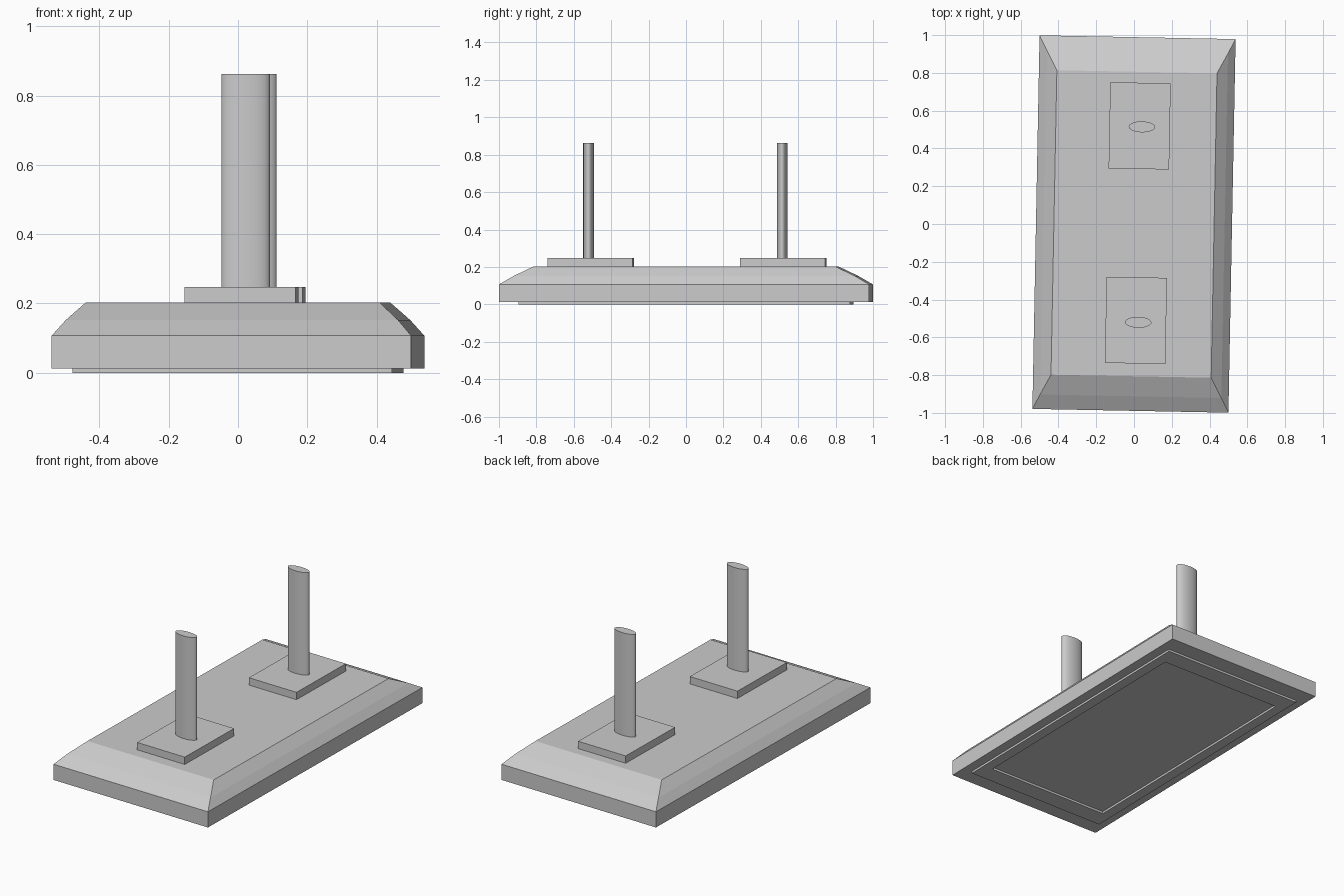
import bpy, bmesh, math
from mathutils import Matrix

if "Cube" in bpy.data.objects:
    bpy.data.objects.remove(bpy.data.objects["Cube"])

TURN = Matrix.Rotation(math.radians(-1.1), 4, 'Z')  # whole model sits slightly turned


def loft(name, rings, cx=0, cy=0):
    """Closed solid through a stack of rings (lists of points)."""
    bm = bmesh.new()
    loops = [[bm.verts.new((x + cx, y + cy, z)) for x, y, z in r] for r in rings]
    for a, b in zip(loops, loops[1:]):
        n = len(a)
        for i in range(n):
            j = (i + 1) % n
            bm.faces.new((a[i], a[j], b[j], b[i]))
    bm.faces.new(loops[0][::-1])
    bm.faces.new(loops[-1])
    bmesh.ops.transform(bm, matrix=TURN, verts=bm.verts)
    bmesh.ops.recalc_face_normals(bm, faces=bm.faces)
    me = bpy.data.meshes.new(name)
    bm.to_mesh(me)
    bm.free()
    ob = bpy.data.objects.new(name, me)
    bpy.context.collection.objects.link(ob)
    return ob


def rect(hx, hy, z):
    return [(-hx, -hy, z), (hx, -hy, z), (hx, hy, z), (-hx, hy, z)]


def ellipse(rx, ry, z, n=48):
    return [(rx * math.cos(2 * math.pi * i / n), ry * math.sin(2 * math.pi * i / n), z)
            for i in range(n)]


# base slab: recessed underside, foot rim, vertical side, two-step sloped edge
loft("base", [rect(*p) for p in (
    (0.40, 0.777, 0.013), (0.40, 0.777, 0.0),
    (0.461, 0.886, 0.0), (0.461, 0.886, 0.013),
    (0.519, 0.989, 0.013), (0.519, 0.989, 0.107),
    (0.480, 0.912, 0.152), (0.424, 0.806, 0.203))])

# two mounting plates, each with an oval post
for side, plate_y, post_y in (("front", -0.51, -0.52), ("back", 0.52, 0.515)):
    loft(side + "_plate", [rect(0.16, 0.228, 0.203), rect(0.16, 0.228, 0.247)], 0.02, plate_y)
    post = loft(side + "_post", [ellipse(0.07, 0.029, 0.247), ellipse(0.07, 0.029, 0.862)],
                0.032, post_y)
    bpy.ops.object.select_all(action='DESELECT')
    post.select_set(True)
    bpy.context.view_layer.objects.active = post
    bpy.ops.object.shade_smooth_by_angle(angle=math.radians(40))
